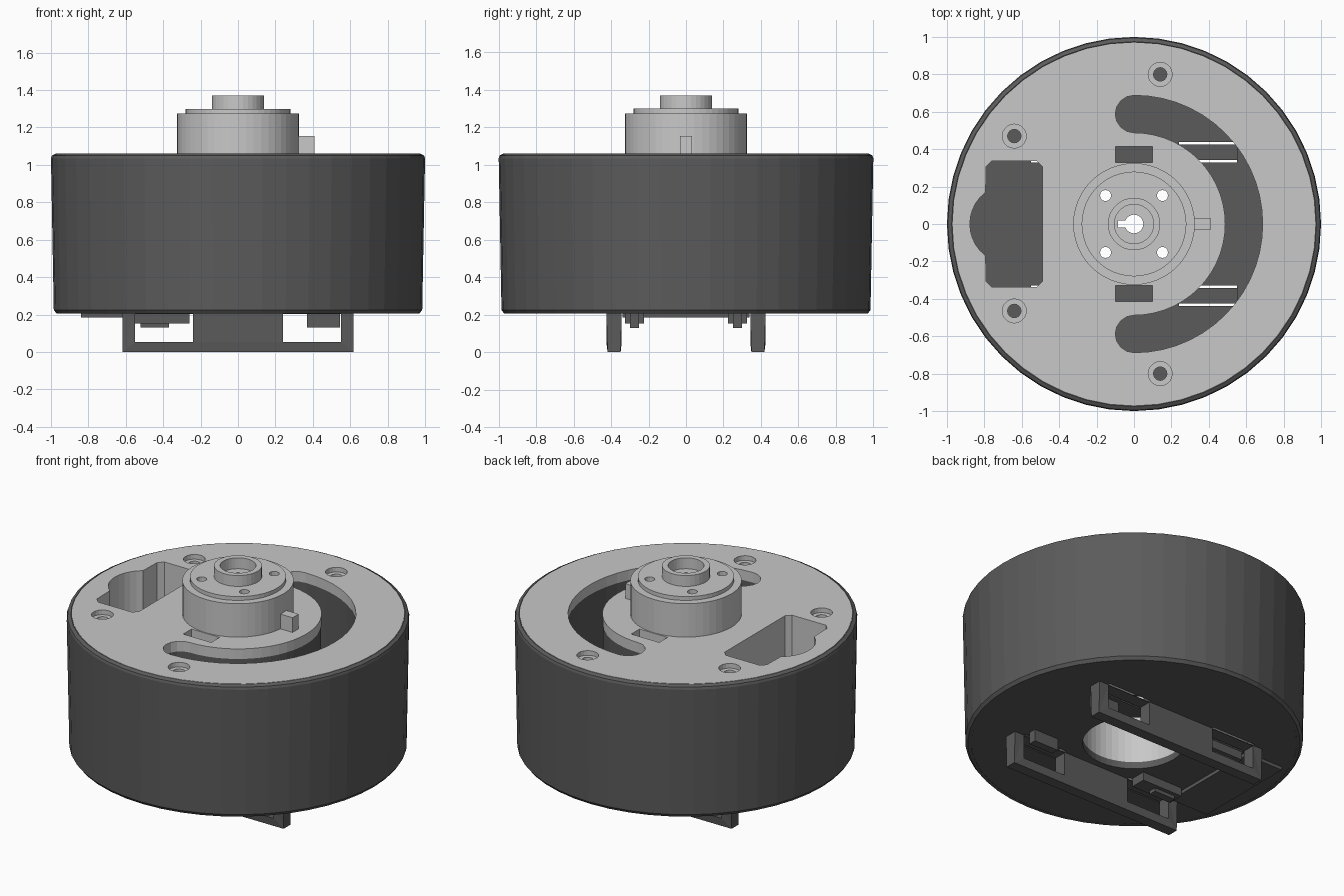
import bpy, bmesh, math
from math import pi, cos, sin

if "Cube" in bpy.data.objects:
    bpy.data.objects.remove(bpy.data.objects["Cube"])


def material(name, v):
    m = bpy.data.materials.new(name)
    m.diffuse_color = (v, v, v, 1)
    m.use_nodes = True
    m.node_tree.nodes["Principled BSDF"].inputs["Base Color"].default_value = m.diffuse_color
    return m


LIGHT = material("light grey", 0.58)
DARK = material("dark grey", 0.105)


# ---------- outline helpers (2D point lists) ----------
def circle(r, x=0, y=0, n=48):
    return [(x + r * cos(2 * pi * i / n), y + r * sin(2 * pi * i / n)) for i in range(n)]


def arc(r, a0, a1, n, x=0, y=0):
    return [(x + r * cos(a0 + (a1 - a0) * i / n), y + r * sin(a0 + (a1 - a0) * i / n)) for i in range(n + 1)]


def rect(x0, x1, y0, y1):
    return [(x0, y0), (x1, y0), (x1, y1), (x0, y1)]


def arc_slot(w):
    # half-ring slot with round ends, half width w
    r = 0.588
    return (arc(r + w, -pi / 2, pi / 2, 28) + arc(w, pi / 2, 1.5 * pi, 8, 0, r)[1:]
            + arc(r - w, pi / 2, -pi / 2, 28)[1:] + arc(w, pi / 2, 1.5 * pi, 8, 0, -r)[1:-1])


def window(m):
    # rectangular window with a round bulge on the outer side, grown by m
    x0, x1, y, c = -0.79 - m, -0.49 + m, 0.337 + m, 0.03
    bulge = arc(0.2125 + m, pi - 0.92, pi + 0.92, 10, -0.665, 0)
    return ([(x1, -y + c), (x1, y - c), (x1 - c, y), (x0 + c, y), (x0, y - c)]
            + bulge + [(x0, -y + c), (x0 + c, -y), (x1 - c, -y)])


def plate(name, outlines, z0, z1, mat, upright=None):
    """Filled outlines (inner ones become holes) extruded from z0 to z1.
    upright=y stands the outline in the xz plane, centred on y."""
    cu = bpy.data.curves.new(name, 'CURVE')
    cu.dimensions, cu.fill_mode, cu.extrude = '2D', 'BOTH', (z1 - z0) / 2
    for pts in outlines:
        s = cu.splines.new('POLY')
        s.points.add(len(pts) - 1)
        for p, (x, y) in zip(s.points, pts):
            p.co = (x, y, 0, 1)
        s.use_cyclic_u = True
    tmp = bpy.data.objects.new(name + "_outline", cu)
    bpy.context.collection.objects.link(tmp)
    dg = bpy.context.evaluated_depsgraph_get()
    me = bpy.data.meshes.new_from_object(tmp.evaluated_get(dg))
    bpy.data.objects.remove(tmp)
    bm = bmesh.new()
    bm.from_mesh(me)
    bmesh.ops.remove_doubles(bm, verts=bm.verts, dist=1e-5)
    for v in bm.verts:
        if upright is None:
            v.co.z += (z0 + z1) / 2
        else:
            v.co = (v.co.x, upright + v.co.z, v.co.y)
    return finish(name, bm, mat, me)


def finish(name, bm, mat, me=None):
    me = me or bpy.data.meshes.new(name)
    bmesh.ops.recalc_face_normals(bm, faces=bm.faces)
    for f in bm.faces:
        f.smooth = False
        f.material_index = 0
    bm.to_mesh(me)
    bm.free()
    me.materials.clear()
    me.materials.append(mat)
    ob = bpy.data.objects.new(name, me)
    bpy.context.collection.objects.link(ob)
    return ob


def lathe(name, profile, mat, n=48):
    # closed (r, z) profile spun round the z axis
    bm = bmesh.new()
    rings = [[bm.verts.new((r * cos(2 * pi * i / n), r * sin(2 * pi * i / n), z)) for i in range(n)]
             for r, z in profile]
    for a, b in zip(rings, rings[1:] + rings[:1]):
        for i in range(n):
            j = (i + 1) % n
            bm.faces.new((a[i], a[j], b[j], b[i]))
    return finish(name, bm, mat)


# ---------- housing ----------
lathe("housing_wall", [(0.95, 0.205), (0.97, 0.205), (0.985, 0.225), (1.0, 1.035), (0.995, 1.05),
                       (0.975, 1.06), (0.966, 1.055), (0.966, 0.99), (0.93, 0.99), (0.93, 0.25)], DARK)

clip_holes = [rect(sx * 0.395 - 0.155, sx * 0.395 + 0.155, sy * 0.383 - 0.055, sy * 0.383 + 0.055)
              for sx in (-1, 1) for sy in (-1, 1)]
plate("housing_floor", [circle(0.955), circle(0.30)] + clip_holes, 0.206, 0.25, DARK)

# ---------- lid ----------
screws = [(0.14, 0.80), (0.14, -0.80), (-0.64, 0.47), (-0.64, -0.465)]
openings = [circle(0.29), arc_slot(0.1), window(0)]
openings += [rect(-0.1, 0.1, s * 0.3725 - 0.0425, s * 0.3725 + 0.0425) for s in (-1, 1)]
plate("lid_top", [circle(0.97)] + openings + [circle(0.064, x, y, 20) for x, y in screws], 1.03, 1.06, LIGHT)
plate("lid_base", [circle(0.965)] + openings + [circle(0.036, x, y, 16) for x, y in screws], 0.995, 1.03, LIGHT)
plate("window_wall", [window(0.015), window(0)], 0.72, 0.995, LIGHT)
plate("slot_wall", [arc_slot(0.12), arc_slot(0.102)], 0.25, 0.995, DARK)
for x, y in screws:
    plate("screw_post", [circle(0.08, x, y, 20), circle(0.036, x, y, 16)], 0.6, 0.995, DARK)
    plate("screw", [circle(0.036, x, y, 16)], 0.6, 0.96, DARK)

# ---------- hub ----------
plate("hub_tube", [circle(0.325), circle(0.302)], 0.25, 1.0, LIGHT)
plate("hub_wall", [circle(0.325), circle(0.265)], 1.0, 1.275, LIGHT)
pins = [circle(0.03, sx * 0.152, sy * 0.152, 12) for sx in (-1, 1) for sy in (-1, 1)]
a = math.asin(0.018 / 0.05)
keyhole = arc(0.05, -pi + a, pi - a, 20) + [(-0.085, 0.018), (-0.085, -0.018)]
plate("hub_cap", [circle(0.28), keyhole] + pins, 1.25, 1.30, LIGHT)
plate("hub_boss", [circle(0.14, n=32), circle(0.105, n=32)], 1.30, 1.37, LIGHT)
plate("hub_key", [rect(0.31, 0.41, -0.031, 0.031)], 1.055, 1.155, LIGHT)

# ---------- underside rails and battery door ----------
for s in (-1, 1):
    windows = [rect(sx * 0.395 - 0.155, sx * 0.395 + 0.155, 0.052, 0.203) for sx in (-1, 1)]
    rail = plate("clip_rail", [rect(-0.618, 0.618, 0, 0.206)] + windows, -0.041, 0.041, DARK, upright=s * 0.384)
    for v in rail.data.vertices:  # slight taper towards the bottom
        if v.co.z < 0.01:
            v.co.y = s * 0.384 + (v.co.y - s * 0.384) * 0.85
    for x0, x1 in ((-0.52, -0.37), (0.37, 0.545)):
        plate("latch_tab", [rect(x0, x1, s * 0.275 - 0.025, s * 0.275 + 0.025)], 0.13, 0.21, DARK)
    plate("latch_bar", [rect(-0.55, -0.26, s * 0.275 - 0.05, s * 0.275 + 0.05)], 0.152, 0.21, DARK)
plate("battery_door", [rect(-0.84, -0.57, -0.34, 0.34)], 0.185, 0.21, DARK)
